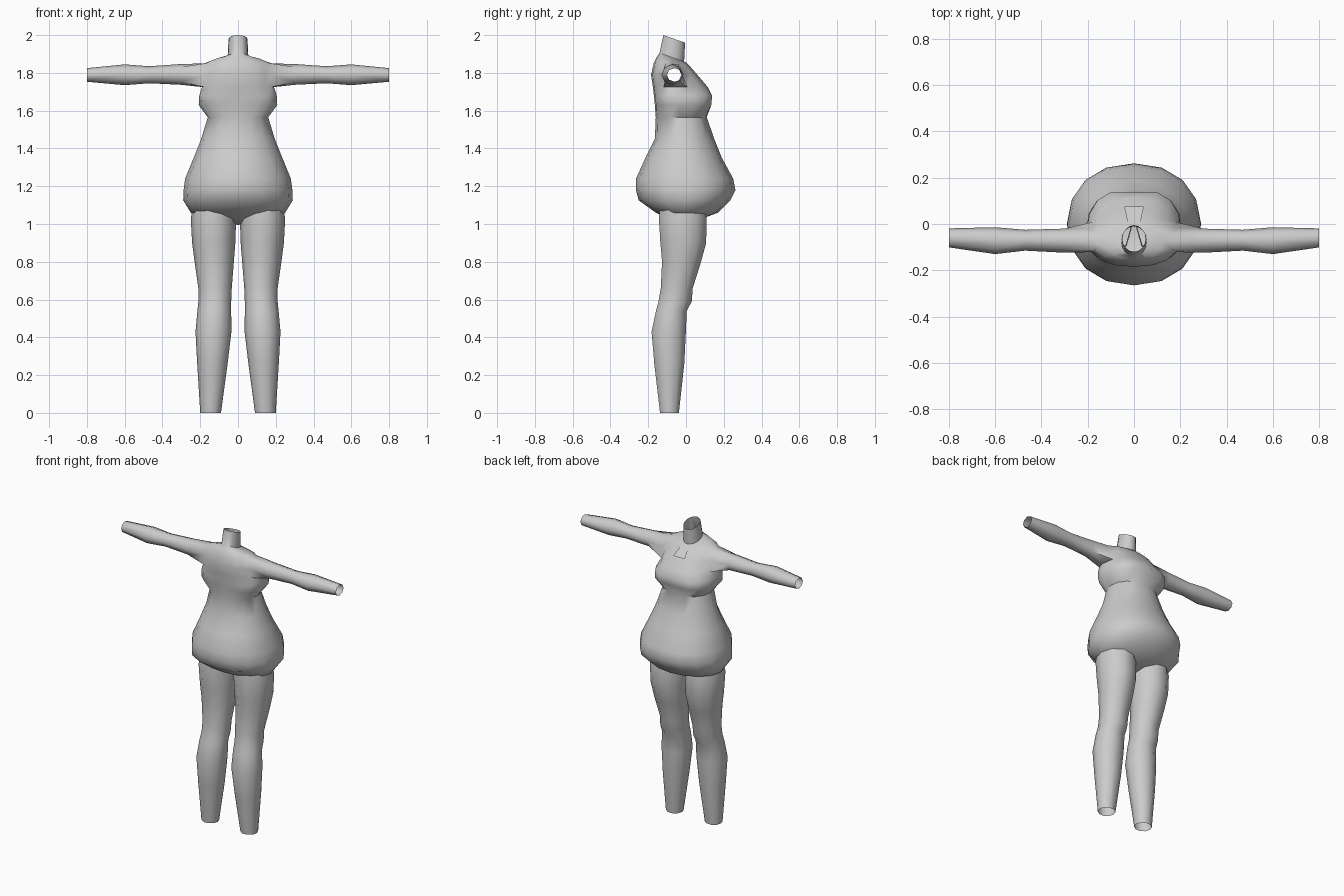
import bpy, bmesh, math

if "Cube" in bpy.data.objects:
    bpy.data.objects.remove(bpy.data.objects["Cube"])

skin = bpy.data.materials.new("light grey")
skin.diffuse_color = (0.6, 0.6, 0.6, 1)
skin.use_nodes = True
skin.node_tree.nodes["Principled BSDF"].inputs["Base Color"].default_value = skin.diffuse_color


def finish(bm, name, angle=50):
    bmesh.ops.recalc_face_normals(bm, faces=bm.faces)
    me = bpy.data.meshes.new(name)
    bm.to_mesh(me)
    bm.free()
    ob = bpy.data.objects.new(name, me)
    me.materials.append(skin)
    bpy.context.collection.objects.link(ob)
    bpy.ops.object.select_all(action='DESELECT')
    ob.select_set(True)
    bpy.context.view_layer.objects.active = ob
    bpy.ops.object.shade_smooth_by_angle(angle=math.radians(angle))
    return ob


def bridge(bm, a, b):
    n = len(a)
    return [bm.faces.new((a[i], a[(i + 1) % n], b[(i + 1) % n], b[i])) for i in range(n)]


def power(v, e):
    return math.copysign(abs(v) ** e, v) if abs(v) > 1e-6 else 0


# Torso and neck: half width, back y, front y, back z, front z, y of widest point, squareness
N = 16
TORSO = [
    (.17, -.10, .09, 1.03, 1.03, -.02, 1),
    (.25, -.16, .17, 1.06, 1.06, -.01, 1),
    (.29, -.25, .235, 1.125, 1.125, 0, .9),
    (.288, -.265, .262, 1.18, 1.18, 0, .92),
    (.28, -.265, .25, 1.24, 1.24, 0, .92),
    (.235, -.215, .19, 1.35, 1.35, -.01, .95),
    (.195, -.165, .15, 1.45, 1.45, -.02, .95),
    (.16, -.16, .11, 1.565, 1.565, -.03, .9),
    (.208, -.165, .145, 1.63, 1.63, -.05, .75),
    (.205, -.17, .15, 1.68, 1.68, -.06, .75),
    (.19, -.175, .115, 1.725, 1.725, -.075, .85),
    (.195, -.185, .06, 1.79, 1.79, -.075, .9),
    (.18, -.17, .012, 1.855, 1.845, -.075, 1),
    (.125, -.155, 0, 1.885, 1.855, -.075, 1),
    (.055, -.14, -.01, 1.905, 1.86, -.075, 1),
    (.05, -.12, -.005, 2.0, 1.96, -.065, 1),
]
bm = bmesh.new()
rings = []
for w, yb, yf, zb, zf, ym, e in TORSO:
    ring = []
    for k in range(N):
        a = 2 * math.pi * k / N
        s = power(math.sin(a), e)
        y = ym + s * (yf - ym if s > 0 else ym - yb)
        t = (y - yb) / (yf - yb)
        ring.append(bm.verts.new((w * power(math.cos(a), e), y, zb + (zf - zb) * t)))
    rings.append(ring)
for j in (8, 9):                      # dip between the two sides of the bust
    rings[j][4].co.y -= .012
for a, b in zip(rings, rings[1:]):
    bridge(bm, a, b)
tip = bm.verts.new((0, -.02, .995))   # crotch
for k in range(N):
    bm.faces.new((rings[0][k], tip, rings[0][(k + 1) % N]))

# Arms: x, centre y, centre z, half depth, half height; open at the wrist
ARM = [(.30, -.072, 1.792, .052, .055), (.47, -.07, 1.79, .045, .045),
       (.60, -.072, 1.79, .058, .055), (.80, -.06, 1.789, .041, .036)]
lo, mid, hi = rings[10:13]
for side, (p, q, r) in ((1, (-1, 0, 1)), (-1, (9, 8, 7))):
    bmesh.ops.delete(bm, geom=[mid[q]], context='VERTS')   # arm hole
    prev = [lo[p], lo[q], lo[r], mid[r], hi[r], hi[q], hi[p], mid[p]]
    for x, cy, cz, ry, rz in ARM:
        ring = [bm.verts.new((side * x, cy + ry * math.cos(t), cz + rz * math.sin(t)))
                for t in (math.radians(-135 + 45 * i) for i in range(8))]
        bridge(bm, prev, ring)
        prev = ring
finish(bm, "body")

# Legs: z, inner x, outer x, back y, front y; open at the ankle
LEG = [(1.11, .015, .235, -.14, .10), (1.03, .01, .25, -.15, .115), (.90, .014, .243, -.142, .113),
       (.80, .022, .23, -.132, .085), (.66, .033, .21, -.138, .04), (.59, .036, .21, -.15, .035),
       (.54, .036, .215, -.163, .008), (.43, .035, .225, -.187, .004), (.26, .055, .216, -.172, -.005),
       (0, .09, .20, -.14, -.035)]
for side, name in ((1, "right_leg"), (-1, "left_leg")):
    bm = bmesh.new()
    prev = None
    for z, xi, xo, yb, yf in LEG:
        ring = [bm.verts.new((side * ((xi + xo) / 2 + (xo - xi) / 2 * math.cos(t)),
                              (yb + yf) / 2 + (yf - yb) / 2 * math.sin(t), z))
                for t in (2 * math.pi * i / 10 for i in range(10))]
        if prev:
            bridge(bm, prev, ring)
        prev = ring
    finish(bm, name)

# Small flap lying over the chest below the neck
bm = bmesh.new()
bm.faces.new([bm.verts.new(c) for c in
              ((-.025, -.005, 1.862), (.025, -.005, 1.862), (.042, .075, 1.80), (-.042, .075, 1.80))])
finish(bm, "chest_flap")
